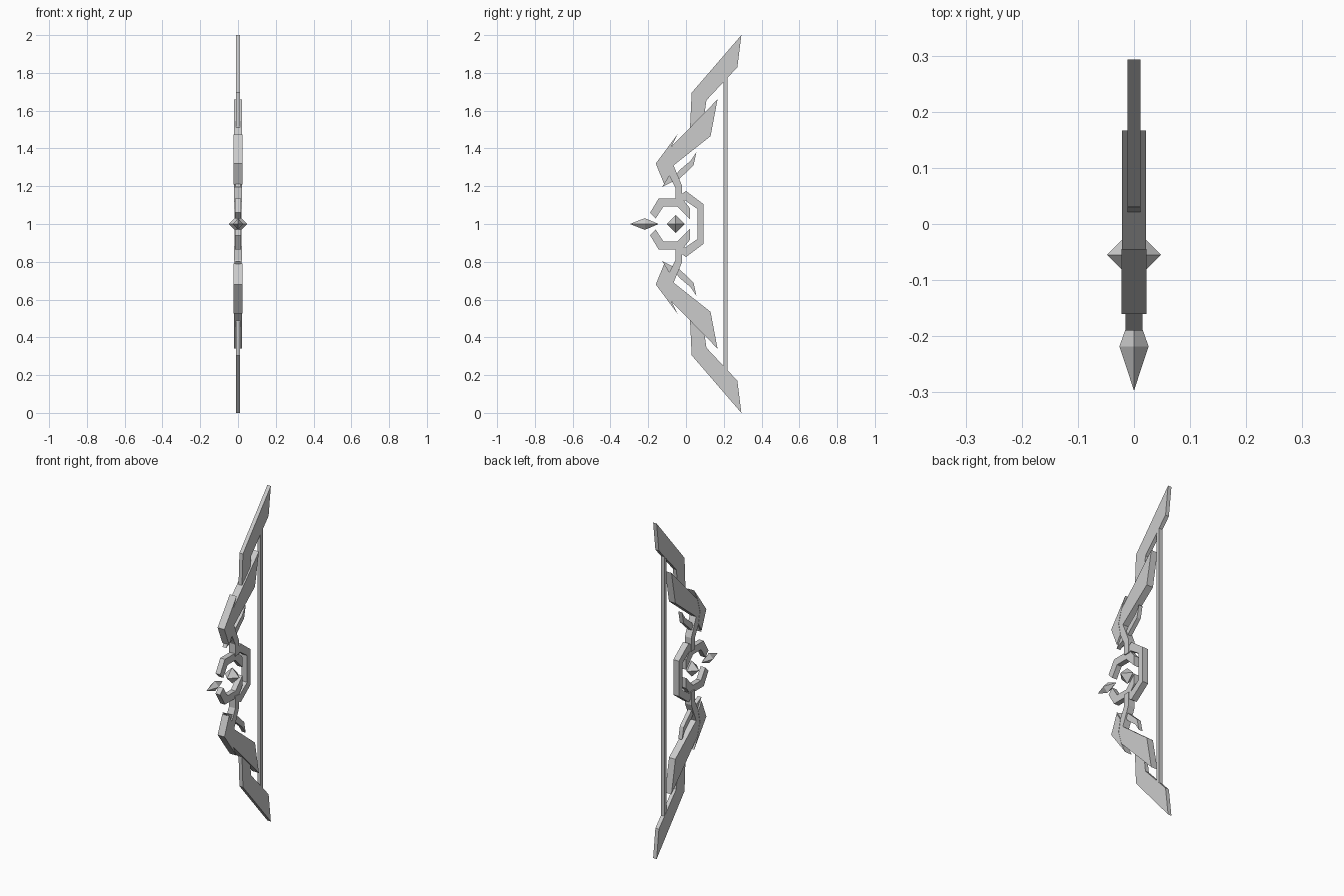
import bpy
import bmesh

cube = bpy.data.objects.get("Cube")
if cube:
    bpy.data.objects.remove(cube, do_unlink=True)

# Single grey finish
grey = bpy.data.materials.new("plain grey")
grey.use_nodes = True
colour = (0.6, 0.6, 0.6, 1)
grey.diffuse_color = colour
grey.node_tree.nodes["Principled BSDF"].inputs["Base Color"].default_value = colour


def finish(name, bm):
    bmesh.ops.recalc_face_normals(bm, faces=bm.faces)
    mesh = bpy.data.meshes.new(name)
    bm.to_mesh(mesh)
    bm.free()
    mesh.materials.append(grey)
    obj = bpy.data.objects.new(name, mesh)
    bpy.context.collection.objects.link(obj)
    return obj


def plate(name, outline, half):
    """Extrude a (y, z) outline across x, once above and once mirrored below z = 1."""
    for side, sign in (("upper", 1), ("lower", -1)):
        bm = bmesh.new()
        face = bm.faces.new([bm.verts.new((-half, y, 1 + sign * (z - 1))) for y, z in outline])
        ext = bmesh.ops.extrude_face_region(bm, geom=[face])
        moved = [v for v in ext["geom"] if isinstance(v, bmesh.types.BMVert)]
        bmesh.ops.translate(bm, verts=moved, vec=(2 * half, 0, 0))
        finish(side + "_" + name, bm)


def gem(name, y_front, y_mid, y_back, rx, rz):
    """Four-sided double pyramid pointing along y."""
    bm = bmesh.new()
    tips = [bm.verts.new((0, y, 1)) for y in (y_front, y_back)]
    ring = [bm.verts.new((x * rx, y_mid, 1 + z * rz))
            for x, z in ((1, 0), (0, 1), (-1, 0), (0, -1))]
    for tip in tips:
        for i in range(4):
            bm.faces.new((tip, ring[i], ring[(i + 1) % 4]))
    finish(name, bm)


# Limbs, from the outer tip in to the grip
plate("limb_tip", [(.293, 2), (.272, 1.83), (.108, 1.655), (.095, 1.56),
                   (.02, 1.48), (.03, 1.695)], .0115)
plate("limb_blade", [(.167, 1.66), (.13, 1.465), (-.066, 1.31), (-.02, 1.2),
                     (-.02, 1.12), (-.055, 1.12), (-.055, 1.19), (-.1, 1.28),
                     (-.12, 1.36), (-.077, 1.41)], .021)
plate("front_barb", [(-.16, 1.32), (-.045, 1.475), (-.077, 1.41), (-.1, 1.33),
                     (-.085, 1.26), (-.115, 1.21)], .0225)
plate("inner_fin", [(.055, 1.38), (.04, 1.31), (-.055, 1.22), (-.06, 1.25),
                    (-.035, 1.285), (.025, 1.335)], .0125)
plate("small_spike", [(-.128, 1.195), (-.07, 1.225), (-.085, 1.26)], .0125)

# Open grip ring: front claw and back guard
plate("ring_claw", [(-.19, 1.06), (-.145, 1.135), (-.02, 1.135), (.02, 1.085),
                    (.02, 1.025), (-.045, 1.092), (-.12, 1.092), (-.16, 1.03)], .0155)
plate("ring_guard", [(-.035, 1.15), (0, 1.175), (.093, 1.105), (.093, 1),
                     (.06, 1), (.06, 1.08), (-.005, 1.125), (-.03, 1.12)], .0185)

# Floating gems
gem("centre_gem", -.103, -.055, -.007, .048, .048)
gem("front_point", -.297, -.218, -.145, .026, .031)

# Bowstring
plate("bowstring", [(.198, 1), (.219, 1), (.219, 1.78), (.198, 1.75)], .0105)
